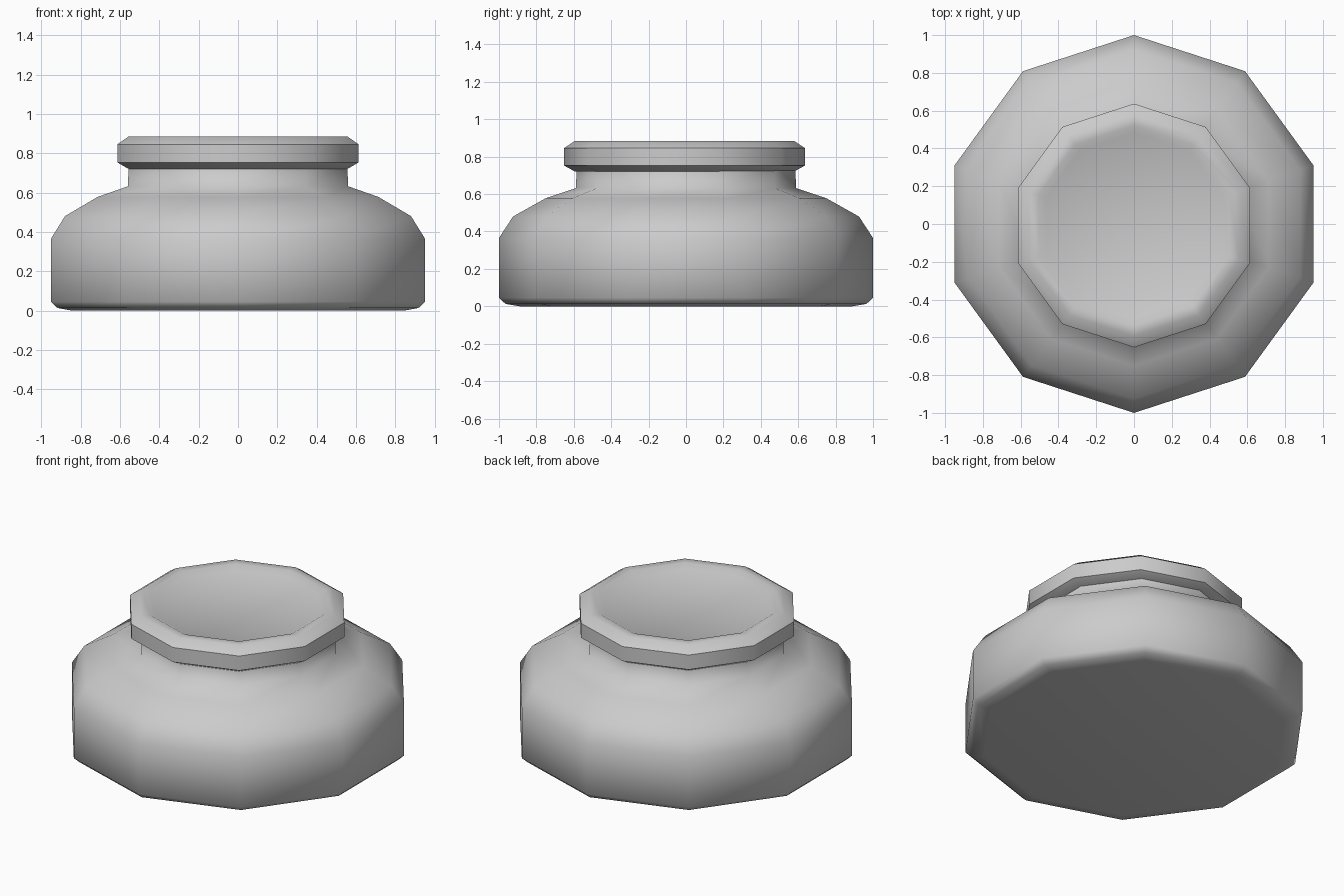
import bpy, bmesh, math

if "Cube" in bpy.data.objects:
    bpy.data.objects.remove(bpy.data.objects["Cube"])

SIDES = 10


def lathe(name, profile, smooth_angle, y_offset=0.0):
    """Turn a (radius, height) profile into a closed ten-sided solid."""
    bm = bmesh.new()
    rings = []
    for r, z in profile:
        ring = []
        for i in range(SIDES):
            a = math.pi / 2 + 2 * math.pi * i / SIDES
            ring.append(bm.verts.new((r * math.cos(a), r * math.sin(a) + y_offset, z)))
        rings.append(ring)
    for low, high in zip(rings, rings[1:]):
        for i in range(SIDES):
            j = (i + 1) % SIDES
            bm.faces.new((low[i], low[j], high[j], high[i]))
    bm.faces.new(rings[0][::-1])
    bm.faces.new(rings[-1])
    bmesh.ops.recalc_face_normals(bm, faces=bm.faces[:])
    mesh = bpy.data.meshes.new(name)
    bm.to_mesh(mesh)
    bm.free()
    obj = bpy.data.objects.new(name, mesh)
    bpy.context.collection.objects.link(obj)
    bpy.ops.object.select_all(action='DESELECT')
    obj.select_set(True)
    bpy.context.view_layer.objects.active = obj
    bpy.ops.object.shade_smooth_by_angle(angle=math.radians(smooth_angle))
    return obj


# Squat jar body with rounded shoulder and short neck
lathe("jar_body", [
    (0.89, 0.0), (0.965, 0.013), (1.0, 0.045), (1.0, 0.365),
    (0.925, 0.48), (0.75, 0.578), (0.588, 0.632), (0.585, 0.75),
], 75)

# Bevelled lid with a shallow recess in its top
lathe("jar_lid", [
    (0.585, 0.72), (0.645, 0.753), (0.645, 0.845),
    (0.585, 0.885), (0.53, 0.885), (0.49, 0.865),
], 40, y_offset=-0.008)
